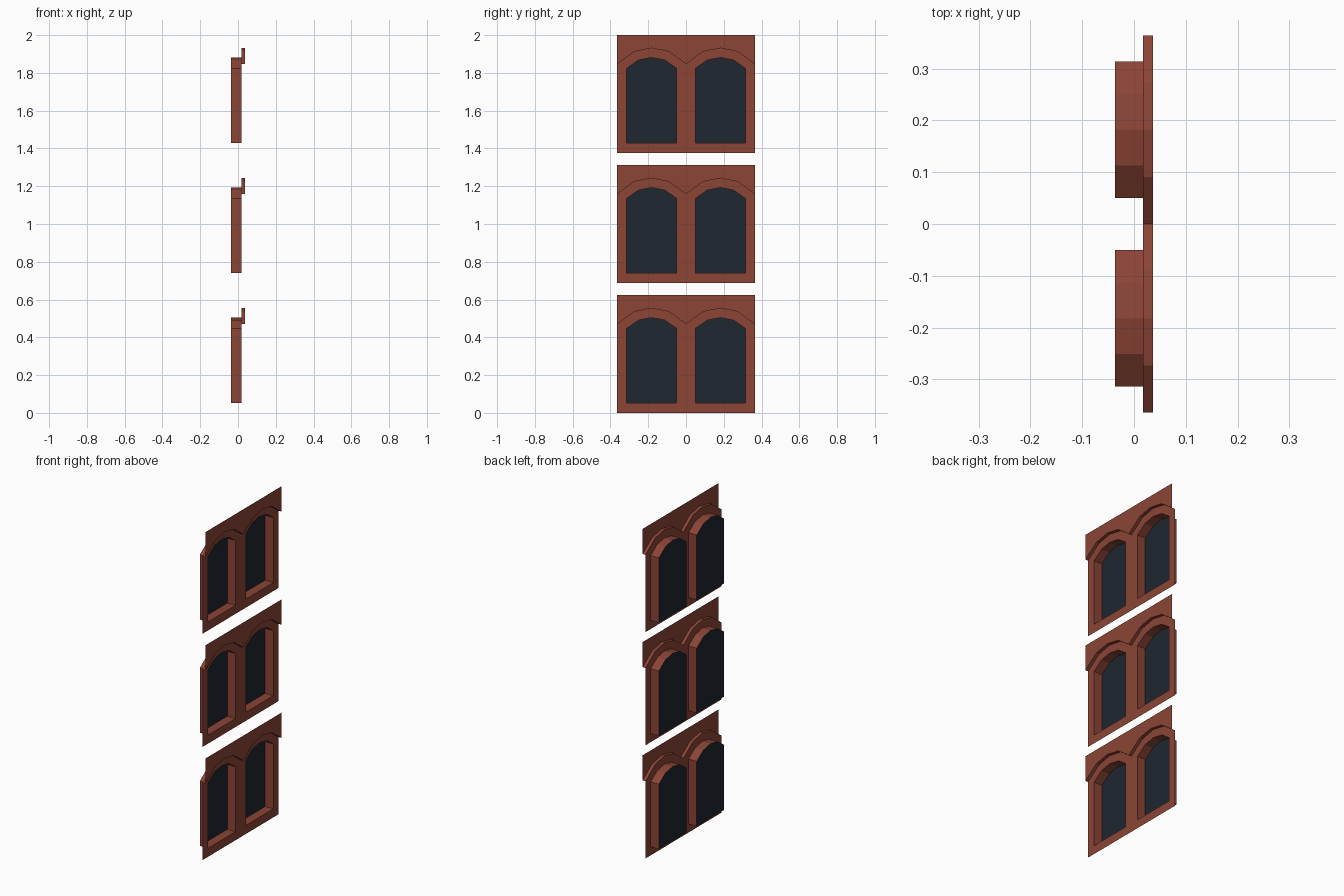
import bpy, bmesh

if "Cube" in bpy.data.objects:
    bpy.data.objects.remove(bpy.data.objects["Cube"])

X_GLASS, X_FRAME, X_HEAD = -0.037, 0.0175, 0.0365   # depth planes
BAY, STEP, HEIGHT = 0.182, 0.6885, 0.623            # half bay, row spacing, row height


def material(name, rgb):
    m = bpy.data.materials.new(name)
    m.diffuse_color = (*rgb, 1)
    m.use_nodes = True
    m.node_tree.nodes["Principled BSDF"].inputs["Base Color"].default_value = m.diffuse_color
    return m


BRICK = material("brick", (0.26, 0.058, 0.036))
GLASS = material("dark_glass", (0.013, 0.02, 0.03))

# Profiles as (y offset from bay centre, z), left to right
HEAD = [(-BAY, 0.470), (-0.091, 0.536), (0, 0.554), (0.091, 0.536), (BAY, 0.470)]
OUTER = [(-BAY, 0)] + HEAD + [(BAY, 0)]
OPENING = [(-0.132, 0.052), (-0.132, 0.447), (-0.069, 0.491), (0, 0.504),
           (0.069, 0.491), (0.132, 0.447), (0.132, 0.052)]
TOP = [(y, HEIGHT) for y, z in HEAD]


def strip(bm, a, b, closed=False):
    """Quads between two matching rows of points."""
    va = [bm.verts.new(p) for p in a]
    vb = [bm.verts.new(p) for p in b]
    n = len(va)
    for i in range(n if closed else n - 1):
        j = (i + 1) % n
        bm.faces.new((va[i], vb[i], vb[j], va[j]))


def part(name, mat, build):
    """Make one object holding both bays of a row."""
    bm = bmesh.new()
    for cy in (-BAY, BAY):
        build(bm, lambda prof, x: [(x, cy + y, z) for y, z in prof])
    bmesh.ops.remove_doubles(bm, verts=bm.verts, dist=1e-5)
    me = bpy.data.meshes.new(name)
    bm.to_mesh(me)
    bm.free()
    me.materials.append(mat)
    ob = bpy.data.objects.new(name, me)
    bpy.context.collection.objects.link(ob)
    return ob


# Flat surround around each arched opening
def surround(bm, at):
    strip(bm, at(OUTER, X_FRAME), at(OPENING, X_FRAME), True)


# Recess walls and sill
def reveal(bm, at):
    strip(bm, at(OPENING, X_FRAME), at(OPENING, X_GLASS), True)


# Raised panel above the arches with its stepped underside
def arch_head(bm, at):
    strip(bm, at(TOP, X_HEAD), at(HEAD, X_HEAD))
    strip(bm, at(HEAD, X_HEAD), at(HEAD, X_FRAME))


# Window pane
def pane(bm, at):
    bm.faces.new([bm.verts.new(p) for p in reversed(at(OPENING, X_GLASS))])


# Three stacked rows
for row in range(3):
    for name, mat, build in (("surround", BRICK, surround), ("reveal", BRICK, reveal),
                             ("arch_head", BRICK, arch_head), ("window_pane", GLASS, pane)):
        part(f"{name}_{row + 1}", mat, build).location.z = row * STEP
